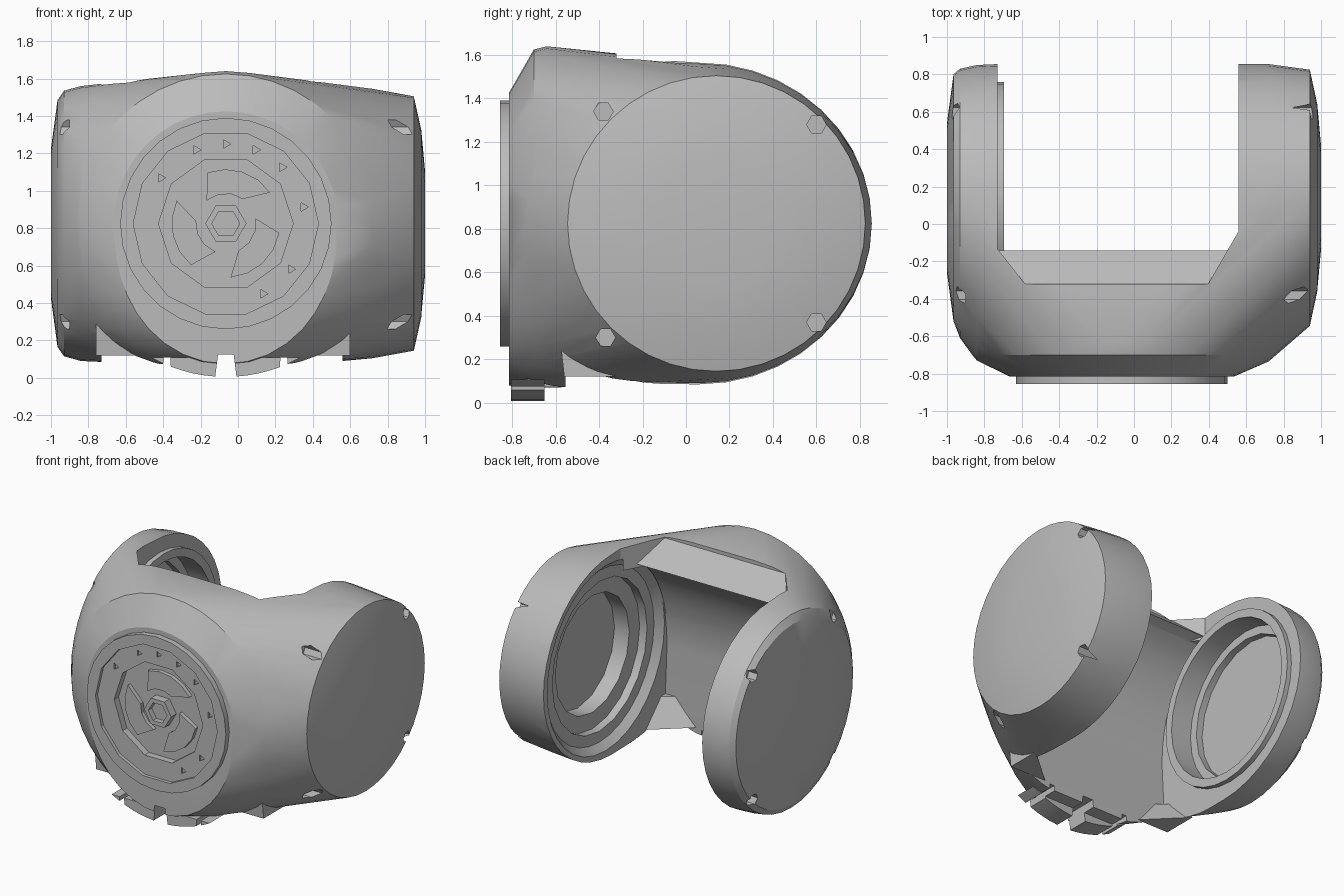
import bpy, bmesh
from math import sin, cos, radians

if "Cube" in bpy.data.objects:
    bpy.data.objects.remove(bpy.data.objects["Cube"])

gray = bpy.data.materials.new("plain gray")
gray.use_nodes = True
COLOR = (0.5, 0.5, 0.5, 1)
gray.diffuse_color = COLOR
gray.node_tree.nodes["Principled BSDF"].inputs["Base Color"].default_value = COLOR

CX, CZ = -0.065, 0.825      # front flange centre
LY = 0.13                   # side lobe centre


def finish(name, bm):
    bmesh.ops.recalc_face_normals(bm, faces=bm.faces)
    me = bpy.data.meshes.new(name)
    bm.to_mesh(me)
    bm.free()
    ob = bpy.data.objects.new(name, me)
    bpy.context.collection.objects.link(ob)
    me.materials.append(gray)
    return ob


def prism(name, points, axis, start, end, points_end=None):
    """Join two flat outlines along an axis; one outline makes a straight prism."""
    bm = bmesh.new()
    put = {"x": lambda p, d: (d, p[0], p[1]),
           "y": lambda p, d: (p[0], d, p[1]),
           "z": lambda p, d: (p[0], p[1], d)}[axis]
    a = [bm.verts.new(put(p, start)) for p in points]
    b = [bm.verts.new(put(p, end)) for p in points_end or points]
    bm.faces.new(a)
    bm.faces.new(b[::-1])
    for i in range(len(a)):
        j = (i + 1) % len(a)
        bm.faces.new((a[i], b[i], b[j], a[j]))
    return finish(name, bm)


def arc(cu, cv, r, sides, start=0, end=360, rv=None):
    n = sides if end - start == 360 else sides + 1
    turn = [radians(start + (end - start) * i / sides) for i in range(n)]
    return [(cu + r * cos(t), cv + (rv or r) * sin(t)) for t in turn]


def disc(name, axis, u, v, r, start, end, sides=32):
    return prism(name, arc(u, v, r, sides), axis, start, end)


def cut(target, cutter):
    mod = target.modifiers.new("cut", "BOOLEAN")
    mod.operation, mod.solver, mod.object = "DIFFERENCE", "EXACT", cutter
    bpy.context.view_layer.objects.active = target
    bpy.ops.object.modifier_apply(modifier=mod.name)
    bpy.data.objects.remove(cutter)


# Outer shell: hull of lobe rings and front cone rings
bm = bmesh.new()
lobe_rings = [  # x, centre y, radius y, radius z
    (0.56, 0.06, 0.795, 0.735), (0.72, 0.06, 0.795, 0.72), (0.94, 0.14, 0.685, 0.68),
    (0.98, 0.14, 0.5, 0.5), (1.0, 0.14, 0.28, 0.28),
    (-0.73, 0.06, 0.795, 0.74), (-0.84, 0.06, 0.79, 0.735), (-0.93, 0.11, 0.72, 0.71),
    (-0.965, 0.14, 0.66, 0.66), (-1.0, 0.14, 0.4, 0.4)]
for x, cy, ry, rz in lobe_rings:
    for y, z in arc(0, 0, 1, 40):
        bm.verts.new((x, cy + ry * y, CZ + rz * z))
for y, r, drop in ((-0.815, 0.6, 0.15), (-0.7, 0.8, 0), (-0.64, 0.815, 0)):
    for u, v in arc(0, 0, 1, 40):
        grow = r + drop * max(0, -v) ** 2
        bm.verts.new((CX + grow * u, y, max(CZ + grow * v, 0.07)))
bmesh.ops.convex_hull(bm, input=bm.verts)
bmesh.ops.delete(bm, geom=[v for v in bm.verts if not v.link_faces], context="VERTS")
bmesh.ops.dissolve_limit(bm, angle_limit=radians(1), verts=bm.verts, edges=bm.edges)
body = finish("yoke_body", bm)

# Slot between the lobes: sloped top edge, hollow rear wall, filled top corners
outline = [(1.2, -0.3), (1.2, 1.9), (-0.32, 1.9), (-0.32, 1.58)]
outline += arc(-0.05, 0.65, 0.53, 10, 100, 180, 0.79) + [(-0.555, 0.2), (-0.555, -0.3)]
slot = prism("slot_cutter", outline, "x", -0.73, 0.56)
for side, back, inner in ((0.57, -0.02, 0.35), (-0.74, -0.12, -0.52)):
    corner = [(side, back), (side, -0.4), (inner, -0.4)]
    cut(slot, prism("corner_filler", corner, "z", 1.4, 2.0))
cut(body, slot)

# Stepped bearing recesses inside the lobes, with bevelled rims
cut(body, prism("rim_cutter", arc(LY, CZ, 0.69, 32), "x", 0.55, 0.61, arc(LY, CZ, 0.63, 32)))
for r, depth, sides in ((0.55, 0.67, 20), (0.43, 0.79, 16)):
    cut(body, disc("recess_cutter", "x", LY, CZ, r, 0.4, depth, sides))
for r, depth, sides in ((0.57, -0.86, 28), (0.51, -0.91, 20)):
    cut(body, disc("recess_cutter", "x", LY, CZ, r, -0.6, depth, sides))

# Screw pockets around the outer lobe edges
for y, z in ((-0.38, 1.34), (0.6, 1.28), (-0.37, 0.3), (0.6, 0.37)):
    cut(body, disc("pocket_cutter", "x", y, z, 0.045, 0.78, 1.2, 6))
    cut(body, disc("pocket_cutter", "x", y, z, 0.045, -0.9, -1.2, 6))

# Front bore behind the flange
cut(body, disc("bore_cutter", "y", CX, CZ, 0.36, -0.9, -0.78, 10))

# Sloped gussets in the lower corners between wall and lobes
gussets = []
for name, side, inner in (("left_gusset", 0.6, 0.3), ("right_gusset", -0.76, -0.5)):
    low = [(side, -0.3), (side, -0.56), (inner, -0.56)]
    high = [(side, -0.48), (side, -0.58), (inner + (side - inner) * 0.5, -0.58)]
    gussets.append(prism(name, low, "z", 0.12, 0.3, high))

# Bottom lip with three notches
lip = prism("bottom_lip", arc(CX, CZ, 0.82, 14, 241, 299), "y", -0.805, -0.65)
for x, w, top in ((-0.38, 0.03, 0.11), (CX, 0.07, 0.125), (0.245, 0.03, 0.11)):
    notch = [(x - w, -0.1), (x + w, -0.1), (x + w * 0.6, top), (x - w * 0.6, top)]
    for part in (lip, body):
        cut(part, prism("notch_cutter", notch, "y", -1, -0.5))

# Raised ring on the right inner face
ring = disc("inner_ring", "x", LY, CZ, 0.63, -0.75, -0.695)
cut(ring, disc("ring_cutter", "x", LY, CZ, 0.57, -1, -0.5, 28))

# Front flange with recessed face, bore and small triangular holes
flange = disc("front_flange", "y", CX, CZ, 0.565, -0.855, -0.79, 28)
cut(flange, disc("face_cutter", "y", CX, CZ, 0.495, -0.9, -0.83, 14))
cut(flange, disc("bore_cutter", "y", CX, CZ, 0.36, -0.9, -0.7, 10))
for a in (90, 68, 112, 45, 145, 12, -35, -62):
    u, v = CX + 0.425 * cos(radians(a)), CZ + 0.425 * sin(radians(a))
    cut(flange, disc("hole_cutter", "y", u, v, 0.026, -0.9, -0.805, 3))

# Hub and curved vanes
hub = disc("hub", "y", CX, CZ, 0.11, -0.84, -0.76, 6)
cut(hub, disc("hub_cutter", "y", CX, CZ, 0.075, -0.9, -0.8, 6))
parts = [body, lip, ring, flange, hub] + gussets
for i in range(3):
    a = 35 + 120 * i
    vane = arc(CX, CZ, 0.29, 4, a, a + 75) + arc(CX, CZ, 0.16, 3, a + 95, a + 20)
    parts.append(prism("vane_%d" % (i + 1), vane, "y", -0.81, -0.76))

# Smooth shading with sharp edges kept
bpy.ops.object.select_all(action="DESELECT")
for ob in parts:
    ob.select_set(True)
bpy.context.view_layer.objects.active = body
bpy.ops.object.shade_smooth_by_angle(angle=radians(25))
